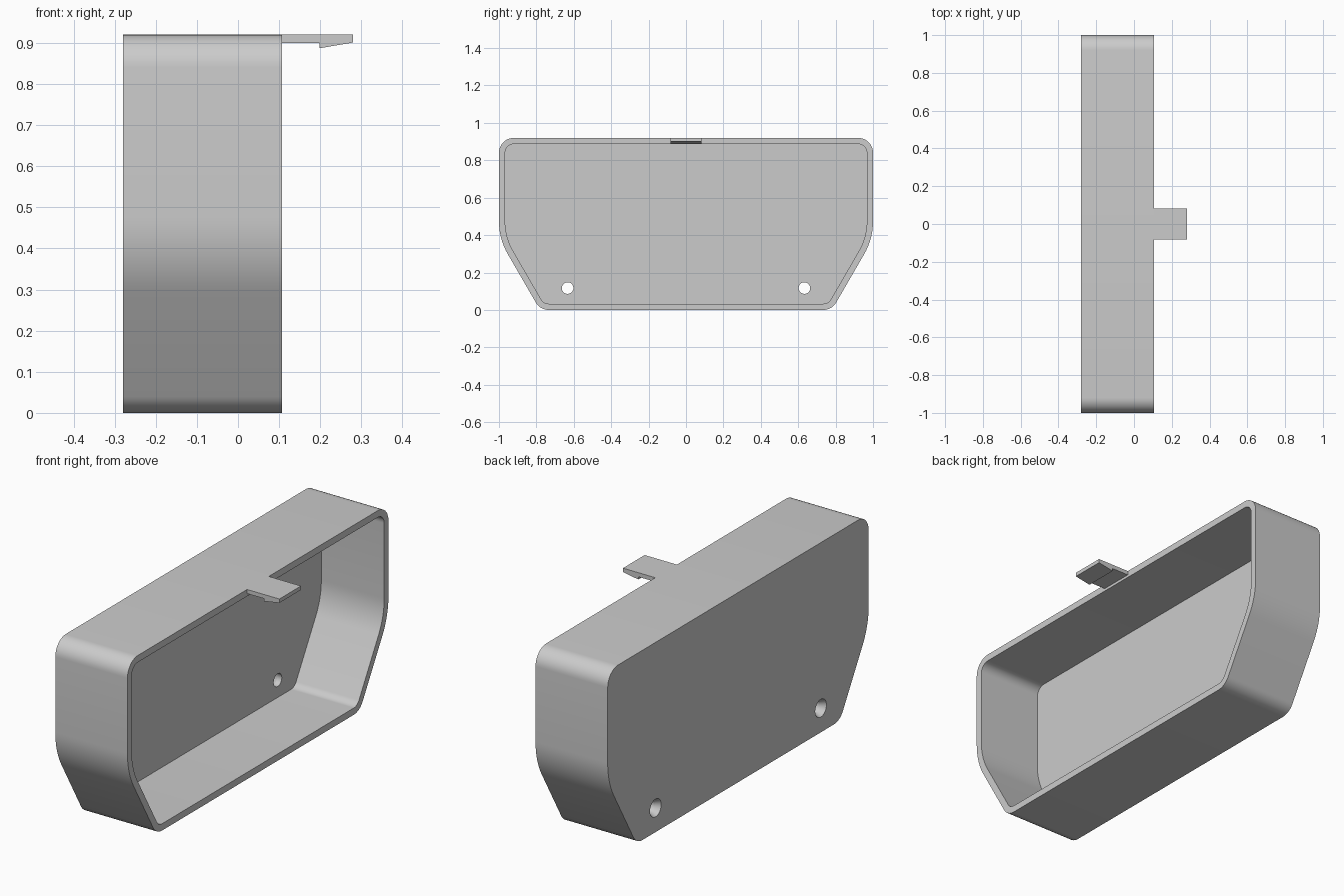
import bpy, bmesh, math
from mathutils import Vector

cube = bpy.data.objects.get("Cube")
if cube:
    bpy.data.objects.remove(cube, do_unlink=True)

BACK, RIM, TIP = -0.28, 0.107, 0.28   # x positions
FLOOR = -0.23                         # inner face of the back plate
HEIGHT, WALL = 0.92, 0.033

grey = bpy.data.materials.new("plain grey")
grey.use_nodes = True
grey.diffuse_color = (0.6, 0.6, 0.6, 1)
grey.node_tree.nodes["Principled BSDF"].inputs["Base Color"].default_value = (0.6, 0.6, 0.6, 1)


def make_object(name, bm):
    bmesh.ops.recalc_face_normals(bm, faces=bm.faces)
    mesh = bpy.data.meshes.new(name)
    bm.to_mesh(mesh)
    bm.free()
    mesh.materials.append(grey)
    obj = bpy.data.objects.new(name, mesh)
    bpy.context.collection.objects.link(obj)
    return obj


def activate(obj):
    bpy.ops.object.select_all(action='DESELECT')
    obj.select_set(True)
    bpy.context.view_layer.objects.active = obj


def rounded_outline(inset, steps=10):
    """Rounded hexagonal outline in (y, z), moved inward by inset."""
    half = [((0.78, 0), 0.08), ((1, 0.38), 0.35), ((1, HEIGHT), 0.08)]
    corners = half + [((-y, z), r) for (y, z), r in reversed(half)]
    pts = [Vector(p) for p, _ in corners]
    out = []
    for i, (_, radius) in enumerate(corners):
        p = pts[i]
        a = (pts[i - 1] - p).normalized()
        b = (pts[(i + 1) % len(pts)] - p).normalized()
        half_angle = a.angle(b) / 2
        centre = p + (a + b).normalized() * radius / math.sin(half_angle)
        # arc from the incoming tangent point to the outgoing one
        start = p + a * radius / math.tan(half_angle) - centre
        sweep = math.pi - 2 * half_angle
        base = math.atan2(start.y, start.x)
        for s in range(steps + 1):
            t = base + sweep * s / steps
            out.append(centre + (radius - inset) * Vector((math.cos(t), math.sin(t))))
    return out


# Open tray: outer wall, rim, inner wall and back plate
bm = bmesh.new()
loops = []
for x, inset in ((BACK, 0), (RIM, 0), (RIM, WALL), (FLOOR, WALL)):
    loops.append([bm.verts.new((x, p.x, p.y)) for p in rounded_outline(inset)])
for a, b in zip(loops, loops[1:]):
    for i in range(len(a)):
        j = (i + 1) % len(a)
        bm.faces.new((a[i], a[j], b[j], b[i]))
bm.faces.new(loops[0])
bm.faces.new(loops[-1])
tray = make_object("tray", bm)

# Countersunk screw holes through the back plate
bm = bmesh.new()
for y in (-0.633, 0.633):
    rings = []
    for x, r in ((BACK - 0.02, 0.043), (BACK, 0.043), (BACK + 0.025, 0.031), (FLOOR + 0.02, 0.031)):
        rings.append([bm.verts.new((x, y + r * math.cos(k * math.tau / 32),
                                    0.117 + r * math.sin(k * math.tau / 32))) for k in range(32)])
    for a, b in zip(rings, rings[1:]):
        for i in range(32):
            j = (i + 1) % 32
            bm.faces.new((a[i], a[j], b[j], b[i]))
    bm.faces.new(rings[0])
    bm.faces.new(rings[-1])
cutter = make_object("screw_hole_cutter", bm)
cutter.hide_render = True
activate(tray)
cut = tray.modifiers.new("screw holes", 'BOOLEAN')
cut.operation = 'DIFFERENCE'
cut.solver = 'EXACT'
cut.object = cutter
bpy.ops.object.modifier_apply(modifier=cut.name)
bpy.data.objects.remove(cutter, do_unlink=True)
bpy.ops.object.shade_smooth_by_angle(angle=math.radians(25))

# Snap tab with a wedge-shaped barb below its tip
bm = bmesh.new()
profile = ((RIM, HEIGHT), (TIP, HEIGHT), (TIP, 0.901), (0.198, 0.887), (0.198, 0.9), (RIM, 0.9))
ends = [[bm.verts.new((x, y, z)) for x, z in profile] for y in (-0.083, 0.083)]
for i in range(len(profile)):
    j = (i + 1) % len(profile)
    bm.faces.new((ends[0][i], ends[0][j], ends[1][j], ends[1][i]))
for end in ends:
    bm.faces.new(end)
make_object("snap_tab", bm)
